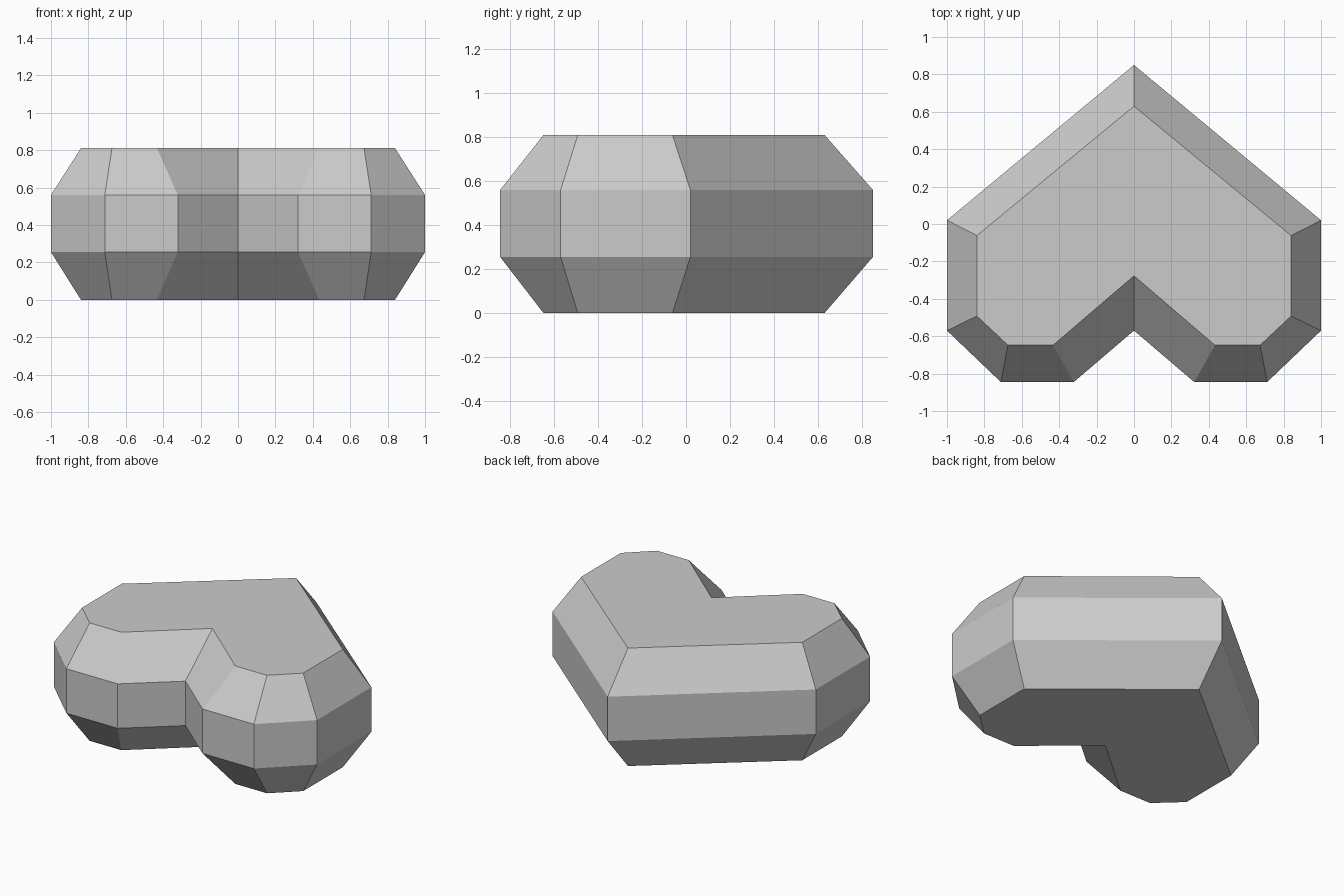
import bpy
import bmesh

cube = bpy.data.objects.get("Cube")
if cube:
    bpy.data.objects.remove(cube, do_unlink=True)

# Flat grey
grey = bpy.data.materials.new("light_grey")
grey.use_nodes = True
colour = (0.6, 0.6, 0.6, 1)
grey.diffuse_color = colour
grey.node_tree.nodes["Principled BSDF"].inputs["Base Color"].default_value = colour

# Right halves of the wide belt outline and the narrower cap outline, tip to notch
BELT = [(0, 0.85), (1, 0.02), (1, -0.57), (0.712, -0.845), (0.322, -0.845), (0, -0.57)]
CAP = [(0, 0.63), (0.84, -0.062), (0.84, -0.492), (0.674, -0.648), (0.433, -0.648), (0, -0.277)]


def mirrored(half):
    """Close a half outline across x = 0, running anticlockwise."""
    left = [(-x, y) for x, y in half[1:-1]]
    return left[::-1][::-1] and [half[0]] + left + [half[-1]] + half[1:-1][::-1]


# Heart: four stacked outlines bridged by flat facets
bm = bmesh.new()
levels = [(CAP, 0), (BELT, 0.255), (BELT, 0.56), (CAP, 0.81)]
rings = [[bm.verts.new((x, y, z)) for x, y in mirrored(half)] for half, z in levels]
count = len(rings[0])
for low, high in zip(rings, rings[1:]):
    for i in range(count):
        j = (i + 1) % count
        bm.faces.new((low[i], low[j], high[j], high[i]))
bm.faces.new(rings[0][::-1])
bm.faces.new(rings[-1])
bmesh.ops.recalc_face_normals(bm, faces=bm.faces)

mesh = bpy.data.meshes.new("heart")
bm.to_mesh(mesh)
bm.free()
mesh.materials.append(grey)
heart = bpy.data.objects.new("heart", mesh)
bpy.context.collection.objects.link(heart)
